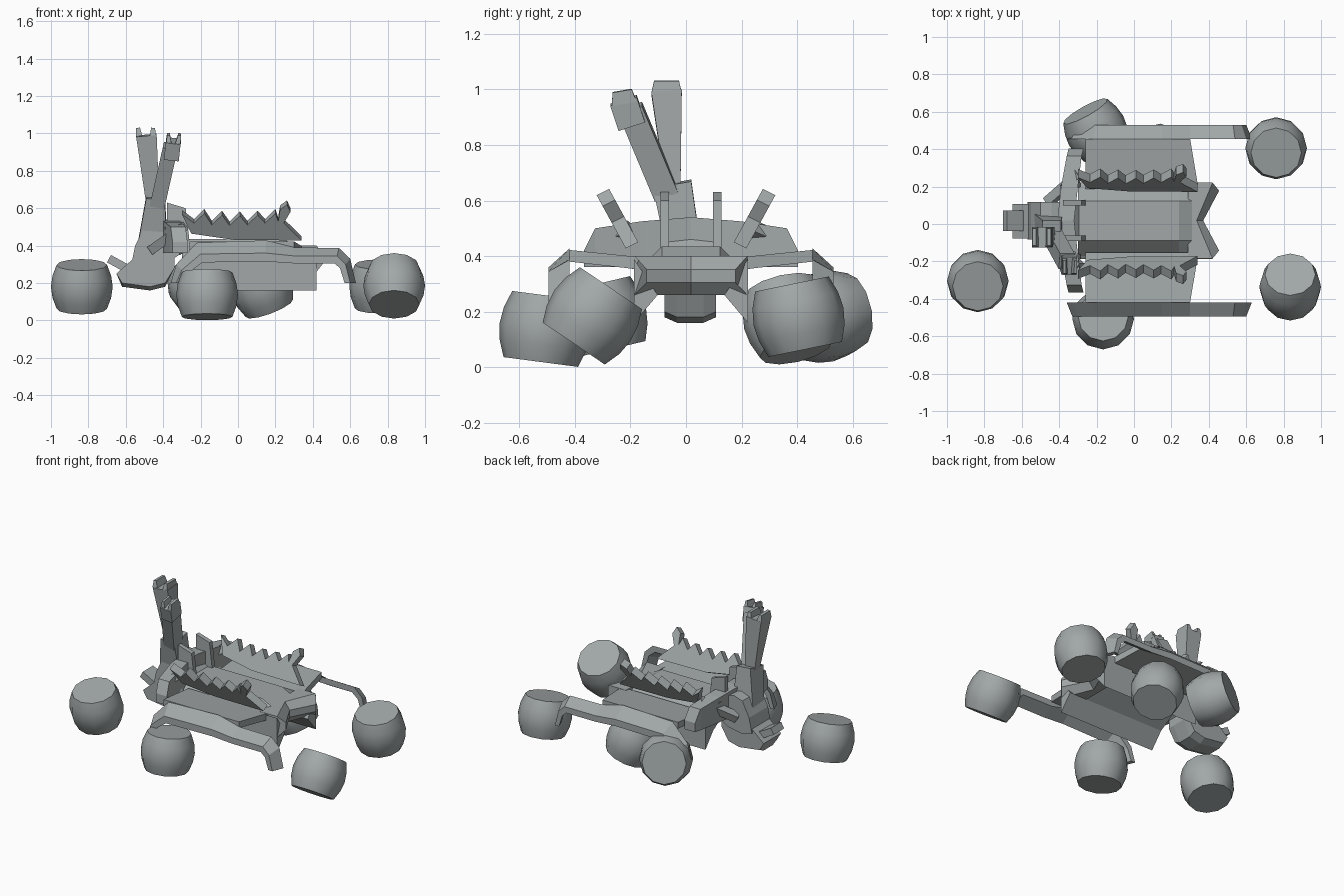
import bpy, bmesh, math
from mathutils import Vector

cube = bpy.data.objects.get("Cube")
if cube:
    bpy.data.objects.remove(cube, do_unlink=True)

grey = bpy.data.materials.new("hull_grey")
grey.use_nodes = True
COLOUR = (0.36, 0.39, 0.39, 1)
grey.diffuse_color = COLOUR
grey.node_tree.nodes["Principled BSDF"].inputs["Base Color"].default_value = COLOUR

MID = 0.018  # centre line of the chassis in y
SIDES = ((-1, "right"), (1, "left"))


def loft(name, sections):
    """Solid skinned through equal-length loops of points, capped at both ends."""
    bm = bmesh.new()
    rings = [[bm.verts.new(p) for p in s] for s in sections]
    n = len(rings[0])
    for a, b in zip(rings, rings[1:]):
        for i in range(n):
            j = (i + 1) % n
            bm.faces.new((a[i], a[j], b[j], b[i]))
    bm.faces.new(rings[0][::-1])
    bm.faces.new(rings[-1])
    bmesh.ops.recalc_face_normals(bm, faces=bm.faces)
    mesh = bpy.data.meshes.new(name)
    bm.to_mesh(mesh)
    bm.free()
    mesh.materials.append(grey)
    obj = bpy.data.objects.new(name, mesh)
    bpy.context.collection.objects.link(obj)
    return obj


def prism(name, points, low, high, axis):
    """Extrude a flat outline along the named axis."""
    place = {"x": lambda p, d: (d, p[0], p[1]),
             "y": lambda p, d: (p[0], d, p[1])}[axis]
    return loft(name, [[place(p, d) for p in points] for d in (low, high)])


def bar(name, start, end, size, end_size=None):
    """Rectangular beam between two points, optionally tapered."""
    a, b = Vector(start), Vector(end)
    d = (b - a).normalized()
    side = d.cross(Vector((0, 1, 0))).normalized()
    up = side.cross(d)
    corners = ((-1, -1), (1, -1), (1, 1), (-1, 1))
    return loft(name, [[p + side * u * w / 2 + up * v * h / 2 for u, v in corners]
                       for p, (w, h) in ((a, size), (b, end_size or size))])


# Barrel wheels, each with its own tilt
def wheel(name, centre, axis):
    profile = ((0.135, -0.12), (0.157, -0.06), (0.165, 0), (0.157, 0.06), (0.135, 0.12))
    turn = Vector((0, 0, 1)).rotation_difference(Vector(axis))
    rings = []
    for r, h in profile:
        ring = [Vector((r * math.cos(k * math.tau / 12), r * math.sin(k * math.tau / 12), h))
                for k in range(12)]
        rings.append([Vector(centre) + turn @ p for p in ring])
    obj = loft(name, rings)
    bpy.ops.object.select_all(action="DESELECT")
    obj.select_set(True)
    bpy.context.view_layer.objects.active = obj
    bpy.ops.object.shade_smooth_by_angle(angle=math.radians(35))


wheel("head_wheel", (-0.835, -0.305, 0.18), (0, -0.23, 0.97))
wheel("right_middle_wheel", (-0.165, -0.507, 0.138), (0, 0.13, 0.99))
wheel("right_rear_wheel", (0.835, -0.337, 0.185), (0, 0.56, 0.83))
wheel("left_rear_wheel", (0.76, 0.405, 0.182), (0, -0.2, 0.98))
wheel("left_front_wheel", (-0.203, 0.5, 0.182), (-0.47, 0.85, 0.2))
wheel("left_middle_wheel", (0.126, 0.37, 0.175), (-0.34, -0.22, 0.9))

# Chassis: a channel open underneath, with a flat-topped deck
half = [(0.205, 0.16), (0.205, 0.34), (0.19, 0.35), (0.105, 0.435)]
deck = [(MID + y, z) for y, z in half] + [(MID - y, z) for y, z in reversed(half)]
deck += [(MID - 0.12, 0.26), (MID, 0.33), (MID + 0.12, 0.26)]
low_deck = [(y, min(z, 0.395)) for y, z in deck]
loft("chassis", [[(x, y, z) for y, z in s]
                 for x, s in ((-0.3, deck), (0.24, deck), (0.32, low_deck))])

# Rear bumper, a bevelled chevron
loft("rear_bumper", [[(0.29, y, 0.4), (rim, y, 0.4), (tip, tip_y, 0.352), (tip, tip_y, 0.305),
                      (rim, y, 0.26), (0.29, y, 0.26)]
                     for y, tip_y, rim, tip in (
                         (MID - 0.203, MID - 0.16, 0.42, 0.455),
                         (MID, MID, 0.335, 0.37),
                         (MID + 0.203, MID + 0.16, 0.42, 0.455))])

# Serrated comb outline: x along the hull, t up the leaning blade
comb = [(0.34, 0), (-0.02, 0.02), (-0.25, 0.22), (-0.3, 0.85)]
for i in range(5):
    dip = 0.08 * math.sin(math.pi * i / 4)
    comb += [(-0.235 + 0.095 * i, 0.56 - dip), (-0.18 + 0.095 * i, 0.88 - dip)]
comb += [(0.215, 0.62), (0.225, 1.0), (0.262, 1.16), (0.28, 0.92), (0.245, 0.56)]

for s, side in SIDES:
    # Wing slab beside the deck, rising slightly outwards
    loft(side + "_wing", [[(-0.26, y, low), (back, y, low), (back, y, top), (-0.26, y, top)]
                          for y, back, low, top in ((MID + s * 0.17, 0.345, 0.35, 0.395),
                                                    (MID + s * 0.437, 0.3, 0.38, 0.422))])

    # Side panel reaching back under the bumper
    prism(side + "_skirt", [(MID + s * 0.205, 0.16), (MID + s * 0.205, 0.39), (MID + s * 0.12, 0.26)],
          0.2, 0.42, "x")

    # Slanted suspension beam, bent down to a thin edge at both ends
    inner = ((-0.36, 0.2), (-0.33, 0.3), (-0.22, 0.415), (0.15, 0.428),
             (0.3, 0.39), (0.54, 0.387), (0.6, 0.33), (0.63, 0.2))
    outer = ((-0.33, 0.2), (-0.3, 0.27), (-0.2, 0.355), (0.15, 0.36),
             (0.3, 0.345), (0.53, 0.345), (0.575, 0.3), (0.6, 0.2))
    drop = ((0.03, 0), (0.03, -0.02), (0.01, -0.045), (0, -0.045),
            (0, -0.04), (-0.015, -0.04), (-0.03, -0.02), (-0.03, 0))
    loft(side + "_suspension_arm",
         [[(a, MID + s * 0.437, b), (c, MID + s * 0.512, d),
           (c + u, MID + s * 0.512, d + v), (a + u, MID + s * 0.437, b + v)]
          for (a, b), (c, d), (u, v) in zip(inner, outer, drop)])

    # Leaning serrated comb
    loft(side + "_comb", [[(x, s * (0.172 + 0.09 * t + off), 0.45 + 0.165 * t - off * 0.5)
                           for x, t in comb] for off in (0, 0.045)])

    # Upright blade and short struts by the head
    prism(side + "_blade", [(-0.38, 0.42), (-0.38, 0.63), (-0.28, 0.6), (-0.26, 0.43)],
          MID + s * 0.08, MID + s * 0.11, "y")
    bar(side + "_strut", (-0.46, MID + s * 0.1, 0.38), (-0.29, MID + s * 0.25, 0.5), (0.05, 0.05))
    bar(side + "_cross_strut", (-0.38, MID + s * 0.17, 0.5), (-0.3, MID + s * 0.2, 0.36), (0.03, 0.04))

# Cowl swept gently around the front of the deck
half_cowl = ((0.385, -0.35, -0.27, 0.42), (0.345, -0.36, -0.28, 0.5), (0.18, -0.39, -0.3, 0.525))
ribs = [(-y, a, b, z) for y, a, b, z in half_cowl] + [(0, -0.41, -0.32, 0.54)]
ribs += reversed(half_cowl)
loft("cowl", [[(a, MID + y, 0.36), (a, MID + y, z), (b, MID + y, z), (b, MID + y, 0.36)]
              for y, a, b, z in ribs])

# Head: hull, snout and nozzle
head = [(-0.57, 0.3), (-0.55, 0.4), (-0.5, 0.5), (-0.44, 0.52), (-0.36, 0.5),
        (-0.28, 0.42), (-0.3, 0.36), (-0.39, 0.3), (-0.5, 0.28)]
prism("head", head, MID - 0.1, MID + 0.1, "y")
loft("snout", [[(-0.65, y, 0.25), (-0.56, y, 0.33), (-0.34, y, 0.36), (-0.34, y, 0.28),
                (-0.39, y, low + 0.02), (-0.47, y, low), (-0.62, y, low + 0.02)]
               for y, low in ((MID - 0.095, 0.18), (MID - 0.05, 0.16),
                              (MID + 0.045, 0.16), (MID + 0.09, 0.18))])
bar("nozzle", (-0.69, MID, 0.33), (-0.58, MID, 0.27), (0.045, 0.11))

# Mast: stem and two forked prongs
bar("mast_stem", (-0.46, 0, 0.38), (-0.44, -0.05, 0.66), (0.16, 0.12), (0.1, 0.14))
bar("tall_prong", (-0.455, -0.045, 0.62), (-0.49, -0.07, 0.99), (0.07, 0.05), (0.11, 0.11))
bar("leaning_prong", (-0.43, -0.07, 0.62), (-0.36, -0.2, 0.93), (0.08, 0.09))
bar("leaning_prong_head", (-0.355, -0.195, 0.87), (-0.345, -0.225, 0.96), (0.08, 0.1))
for s, side in SIDES:
    bar(side + "_tall_prong_tine", (-0.492 + s * 0.037, -0.07, 0.985),
        (-0.494 + s * 0.04, -0.07, 1.03), (0.035, 0.11), (0.02, 0.09))
    bar(side + "_leaning_prong_tine", (-0.345 + s * 0.025, -0.222, 0.95),
        (-0.342 + s * 0.03, -0.23, 0.995), (0.03, 0.09), (0.015, 0.07))
